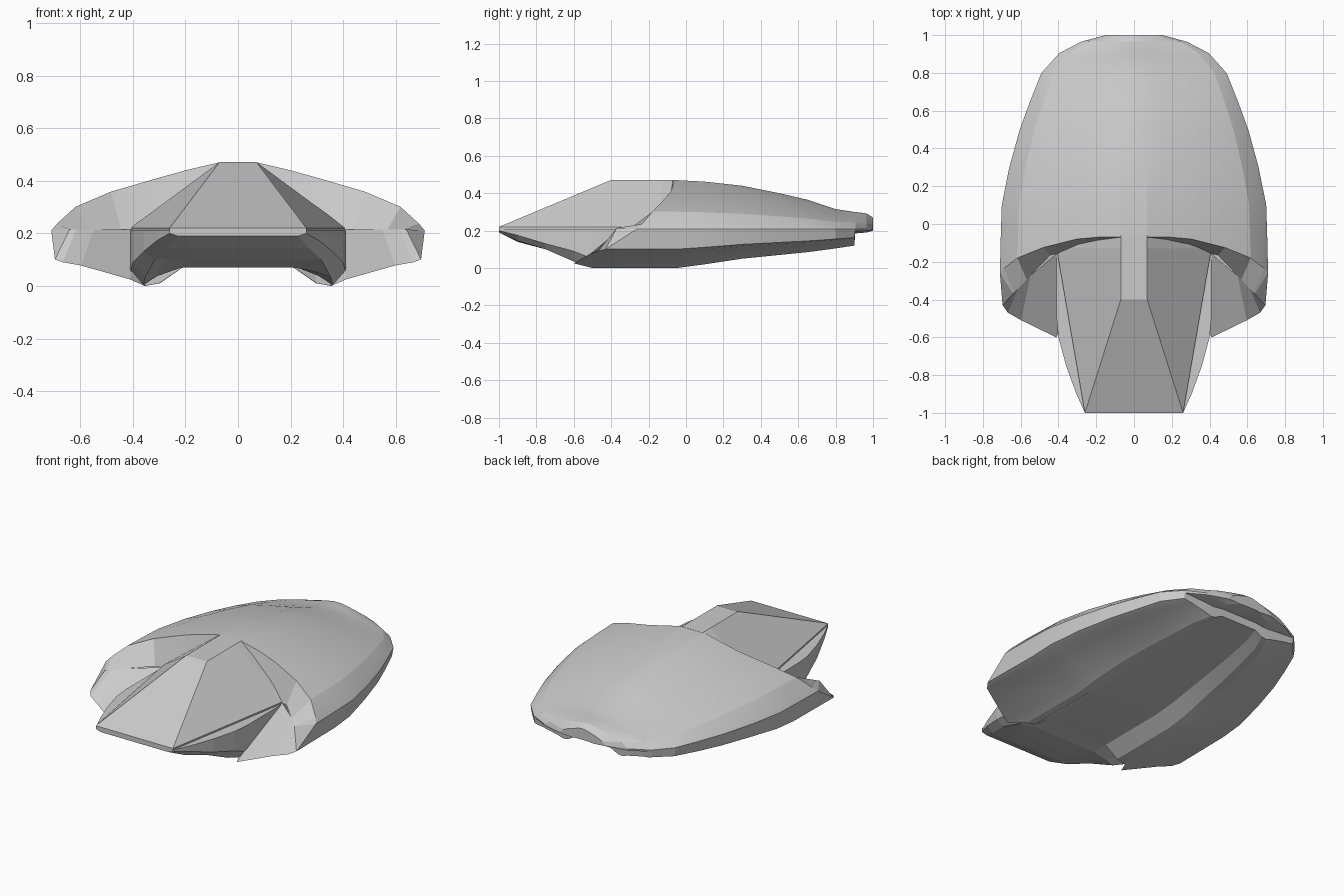
import bpy, bmesh
from math import radians

if "Cube" in bpy.data.objects:
    bpy.data.objects.remove(bpy.data.objects["Cube"])


def finish(name, bm):
    bmesh.ops.remove_doubles(bm, verts=bm.verts, dist=0.0005)
    bmesh.ops.recalc_face_normals(bm, faces=bm.faces)
    mesh = bpy.data.meshes.new(name)
    bm.to_mesh(mesh)
    bm.free()
    ob = bpy.data.objects.new(name, mesh)
    bpy.context.collection.objects.link(ob)
    return ob


def loft(name, halves, cap_front=True, cap_back=True):
    """Skin half rings (top centre to bottom centre), mirrored across x."""
    bm = bmesh.new()
    rings = []
    for half in halves:
        full = half + [(-x, y, z) for x, y, z in half[-2:0:-1]]
        rings.append([bm.verts.new(p) for p in full])
    for a, b in zip(rings, rings[1:]):
        n = len(a)
        for i in range(n):
            j = (i + 1) % n
            bm.faces.new((a[i], a[j], b[j], b[i]))
    if cap_front:
        bm.faces.new(rings[0])
    if cap_back:
        bm.faces.new(rings[-1])
    return finish(name, bm)


SEAM = 0.21
# Half section: width fraction, height fraction (+ above seam, - below), rim y
SECTION = [
    (0, 1, -.07), (.1, 1, -.07), (.27, .89, -.07), (.43, .77, -.08),
    (.68, .57, -.125), (.87, .35, -.18), (.97, .1, -.235), (1, 0, -.26),
    (.98, -.52, -.43), (.94, -.57, -.47), (.84, -.63, -.51), (.58, -.88, -.6),
    (.5, -1, -.5), (.42, -.95, -.5), (.3, -.67, -.5), (0, -.67, -.5),
]


def height(f, top, bottom):
    return SEAM + f * (top - SEAM if f > 0 else SEAM - bottom)


def hull_ring(y, w, top, bottom):
    return [(u * w, y, height(f, top, bottom)) for u, f, _ in SECTION]


# Main hull: slanted front rim, then stations towards the tail
rim = [(u * .71, y, height(f, .47, 0)) for u, f, y in SECTION]
# Wedge-shaped intake recess: the rim folds back onto a single deep line
recess = []
for x, y, z in rim:
    bx = min(x * .92, .64)
    by = -.13 - .24 * max(0, (bx - .41) / .23)
    recess.append((bx, by, .215))
stations = [
    (-.05, .705, .47, 0), (.1, .70, .462, .02), (.3, .66, .44, .05),
    (.5, .605, .40, .07), (.65, .55, .365, .085), (.8, .49, .315, .105),
    (.9, .4, .30, .12), (.905, .395, .30, .185), (.965, .28, .292, .19),
    (1, .15, .27, .2),
]
hull = loft("main_hull", [recess, rim] + [hull_ring(*s) for s in stations],
            cap_front=False)

# Nose hull: open-sided tray under the canopy
nose = []
for y, w, side, keel, mid in [
        (-1, .26, .2, .19, .19), (-.9, .305, .175, .145, .14),
        (-.75, .36, .13, .10, .10), (-.6, .40, .09, .035, .07),
        (-.5, .41, .05, .003, .072), (-.1, .41, .05, .01, .08)]:
    nose.append([(0, y, .21), (w, y, .21), (w, y, side), (w * .88, y, keel),
                 (w * .75, y, (keel + mid) / 2), (w * .54, y, mid), (0, y, mid)])
loft("nose_hull", nose)

# Faceted canopy with a thin base edge
bm = bmesh.new()
base = [(-.26, -1), (.26, -1), (.41, -.13), (.41, -.06), (-.41, -.06), (-.41, -.13)]
top = [(-.07, -.4), (.07, -.4), (.07, -.13), (.07, -.06), (-.07, -.06), (-.07, -.13)]
layers = [[bm.verts.new((x, y, z)) for x, y in pts]
          for pts, z in ((base, .2), (base, .22), (top, .471))]
for a, b in zip(layers, layers[1:]):
    for i in range(6):
        j = (i + 1) % 6
        bm.faces.new((a[i], a[j], b[j], b[i]))
bm.faces.new(layers[0])
bm.faces.new(layers[-1])
finish("canopy", bm)

# Soften the rounded hull while keeping its edges crisp
bpy.ops.object.select_all(action='DESELECT')
hull.select_set(True)
bpy.context.view_layer.objects.active = hull
bpy.ops.object.shade_smooth_by_angle(angle=radians(12))
